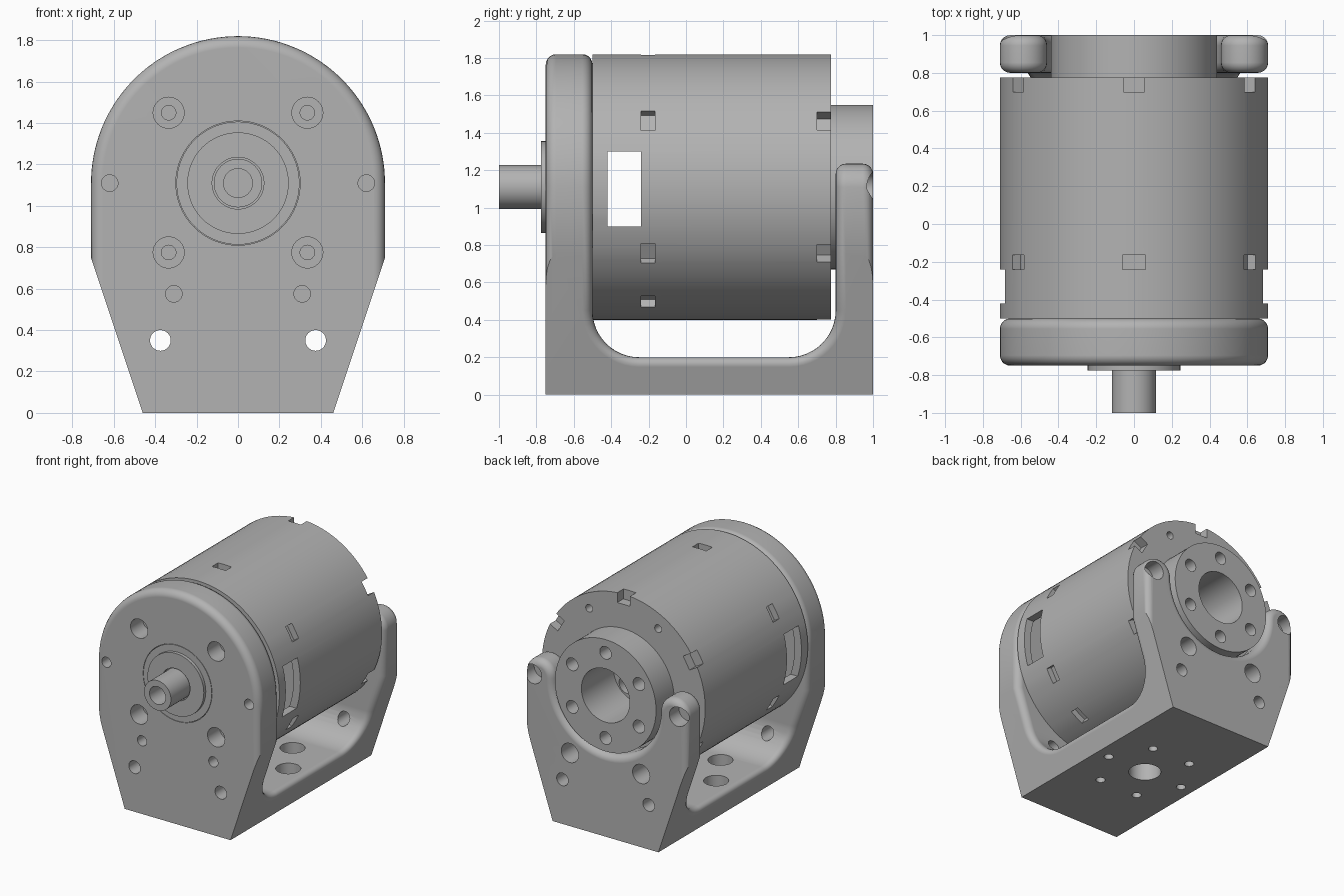
import bpy, bmesh
from math import sin, cos, pi, radians
from mathutils import Matrix, Vector

old = bpy.data.objects.get("Cube")
if old:
    bpy.data.objects.remove(old, do_unlink=True)

AXIS = 1.11      # height of the motor axis
R = 0.71         # body radius

grey = bpy.data.materials.new("machined_grey")
grey.use_nodes = True
grey.diffuse_color = (0.45, 0.45, 0.45, 1)
bsdf = next(n for n in grey.node_tree.nodes if n.type == 'BSDF_PRINCIPLED')
bsdf.inputs["Base Color"].default_value = grey.diffuse_color
bsdf.inputs["Roughness"].default_value = 0.5


def make(name, bm):
    bmesh.ops.recalc_face_normals(bm, faces=bm.faces)
    me = bpy.data.meshes.new(name)
    bm.to_mesh(me)
    bm.free()
    ob = bpy.data.objects.new(name, me)
    bpy.context.scene.collection.objects.link(ob)
    return ob


def arc(cx, cy, r, a0, a1, n):
    steps = [radians(a0 + (a1 - a0) * i / n) for i in range(n + 1)]
    return [(cx + r * cos(a), cy + r * sin(a)) for a in steps]


def prism(name, pts, axis, a, b):
    """Extrude a 2D outline along x (outline in y,z) or y (outline in x,z)."""
    bm = bmesh.new()
    if axis == 'X':
        vs, move = [(a, p, q) for p, q in pts], Vector((b - a, 0, 0))
    else:
        vs, move = [(p, a, q) for p, q in pts], Vector((0, b - a, 0))
    face = bm.faces.new([bm.verts.new(v) for v in vs])
    ext = bmesh.ops.extrude_face_region(bm, geom=[face], use_keep_orig=True)
    bmesh.ops.translate(bm, vec=move,
                        verts=[g for g in ext['geom'] if isinstance(g, bmesh.types.BMVert)])
    return make(name, bm)


def cylinders(name, specs, segments=32):
    """Each spec: axis letter, two centre coordinates, radius, start, end."""
    bm = bmesh.new()
    for axis, p, q, r, a, b in specs:
        mid = (a + b) / 2
        if axis == 'Y':
            m = Matrix.Translation((p, mid, q)) @ Matrix.Rotation(pi / 2, 4, 'X')
        else:
            m = Matrix.Translation((p, q, mid))
        bmesh.ops.create_cone(bm, cap_ends=True, segments=segments, radius1=r,
                              radius2=r, depth=b - a, matrix=m)
    return make(name, bm)


def boxes(name, angles, radial, width, y0, y1):
    """Boxes set around the rim of the motor."""
    bm = bmesh.new()
    for deg in angles:
        m = (Matrix.Translation((0, (y0 + y1) / 2, AXIS))
             @ Matrix.Rotation(-radians(deg), 4, 'Y')
             @ Matrix.Translation((R, 0, 0))
             @ Matrix.Diagonal((2 * radial, y1 - y0, width, 1)))
        bmesh.ops.create_cube(bm, size=1, matrix=m)
    return make(name, bm)


def boolean(ob, tool, op='DIFFERENCE'):
    mod = ob.modifiers.new("cut", 'BOOLEAN')
    mod.object, mod.operation, mod.solver = tool, op, 'EXACT'
    deps = bpy.context.evaluated_depsgraph_get()
    deps.update()
    me = bpy.data.meshes.new_from_object(ob.evaluated_get(deps))
    ob.modifiers.clear()
    ob.data = me
    bpy.data.objects.remove(tool, do_unlink=True)


def drill(ob, specs, segments=32):
    boolean(ob, cylinders("drill", specs, segments), 'DIFFERENCE')


def ring(radius, first, count=6, cx=0, cy=AXIS):
    return arc(cx, cy, radius, first, first + 360 * (count - 1) / count, count - 1)


def finish(ob):
    ob.data.materials.clear()
    ob.data.materials.append(grey)
    bpy.ops.object.select_all(action='DESELECT')
    ob.select_set(True)
    bpy.context.view_layer.objects.active = ob
    bpy.ops.object.shade_smooth_by_angle(angle=radians(30))
    mod = ob.modifiers.new("flat_normals", 'WEIGHTED_NORMAL')
    mod.keep_sharp = True


# Bracket: U-shaped side profile limited by the front outline
side = ([(-0.75, 0), (1, 0), (1, 2), (0.8, 2)] + arc(0.55, 0.45, 0.25, 0, -90, 12)
        + arc(-0.25, 0.45, 0.25, 270, 180, 12) + [(-0.5, 2), (-0.75, 2)])
bracket = prism("bracket", side, 'X', -1, 1)
outline = [(-0.46, 0), (0.46, 0), (R, 0.75)] + arc(0, AXIS, R, 0, 180, 64) + [(-R, 0.75)]
boolean(bracket, prism("outline", outline, 'Y', -0.9, 1.2), 'INTERSECT')

# Rear arms: cradle opening with rounded tips
cradle = ([(1, AXIS)] + arc(0.585, AXIS, 0.125, 0, 180, 16)
          + arc(0, AXIS, 0.46, 0, -180, 40)[1:-1]
          + arc(-0.585, AXIS, 0.125, 0, 180, 16) + [(-1, AXIS), (-1, 2.2), (1, 2.2)])
boolean(bracket, prism("cradle", cradle, 'Y', 0.3, 1.2))

# Rounded bracket edges; the foot and the tapered outer corners stay sharp
bm = bmesh.new()
bm.from_mesh(bracket.data)
bmesh.ops.remove_doubles(bm, verts=bm.verts, dist=0.002)
bmesh.ops.dissolve_limit(bm, angle_limit=0.01, verts=bm.verts, edges=bm.edges)


def rounded(e):
    if len(e.link_faces) != 2 or e.calc_face_angle(0) < 0.8:
        return False
    co = [v.co for v in e.verts]
    if all(c.z < 0.01 for c in co):
        return False
    outer = all(c.y < -0.74 for c in co) or all(c.y > 0.99 for c in co)
    return not (outer and all(c.z < 0.76 and abs(c.x) > 0.45 for c in co)
                and max(c.z for c in co) - min(c.z for c in co) > 0.3)


bmesh.ops.bevel(bm, geom=[e for e in bm.edges if rounded(e)], offset=0.055,
                segments=5, profile=0.5, affect='EDGES', clamp_overlap=False)
bmesh.ops.recalc_face_normals(bm, faces=bm.faces)
bm.to_mesh(bracket.data)
bm.free()

# Bracket holes: wide recesses first, then the narrow holes
base = ring(0.35, 0, 6, 0, 0.125)
wide = [('Z', x, y, 0.09, 0.1, 0.4) for x, y in base]
narrow = [('Z', x, y, 0.035, -0.1, 0.3) for x, y in base] + [('Z', 0, 0.125, 0.12, -0.1, 0.3)]
for s in (-1, 1):
    wide += [('Y', s * 0.335, z, 0.075, -0.9, -0.6) for z in (0.775, 1.45)]
    wide += [('Y', s * 0.31, 0.575, 0.075, 0.6, 1.1), ('Y', s * 0.63, AXIS, 0.075, 0.88, 1.1)]
    narrow += [('Y', s * 0.335, z, 0.035, -0.7, -0.55) for z in (0.775, 1.45)]
    narrow += [('Y', s * 0.375, 0.35, 0.05, -0.9, 1.1), ('Y', s * 0.31, 0.575, 0.04, -0.9, -0.4),
               ('Y', s * 0.62, AXIS, 0.04, -0.9, -0.6)]
drill(bracket, wide)
drill(bracket, narrow)
drill(bracket, [('Y', 0, AXIS, 0.3, -0.9, -0.4)], 64)
finish(bracket)

# Motor can: hollow front chamber, side windows, rim slots
can = cylinders("motor_can", [('Y', 0, AXIS, R, -0.5, 0.775)], 96)
drill(can, [('Y', 0, AXIS, 0.65, -0.44, -0.22)], 96)
boolean(can, prism("window", [(-0.42, 0.9), (-0.24, 0.9), (-0.24, 1.3), (-0.42, 1.3)], 'X', -1, 1))
boolean(can, boxes("slots", (30, 90, 150, 210, 240, 300, 330), 0.05, 0.12, -0.24, -0.165))
boolean(can, boxes("rear_slots", range(30, 390, 60), 0.08, 0.11, 0.7, 0.9))
drill(can, [('Y', x, z, 0.03, 0.65, 0.9) for x, z in ring(0.6, 0)])
drill(can, [('Y', 0, AXIS, 0.21, 0.6, 0.9)], 48)
drill(can, [('Y', x, z, 0.07, 0.4, 0.65) for x, z in ring(0.13, 45, 4)])
finish(can)

# Rear hub with bore and bolt circle
hub = cylinders("rear_hub", [('Y', 0, AXIS, 0.44, 0.77, 1)], 80)
drill(hub, [('Y', 0, AXIS, 0.21, 0.6, 1.1)], 48)
drill(hub, [('Y', x, z, 0.05, 0.85, 1.1) for x, z in ring(0.335, 30)])
finish(hub)

# Front bearing plate, collar and hollow shaft
finish(cylinders("bearing_plate", [('Y', 0, AXIS, 0.297, -0.75, -0.48)], 64))
collar = cylinders("bearing_collar", [('Y', 0, AXIS, 0.245, -0.775, -0.74)], 64)
drill(collar, [('Y', 0, AXIS, 0.125, -0.9, -0.7)], 48)
finish(collar)
shaft = cylinders("shaft", [('Y', 0, AXIS, 0.117, -1, -0.6)], 48)
drill(shaft, [('Y', 0, AXIS, 0.07, -1.1, -0.8)])
finish(shaft)
